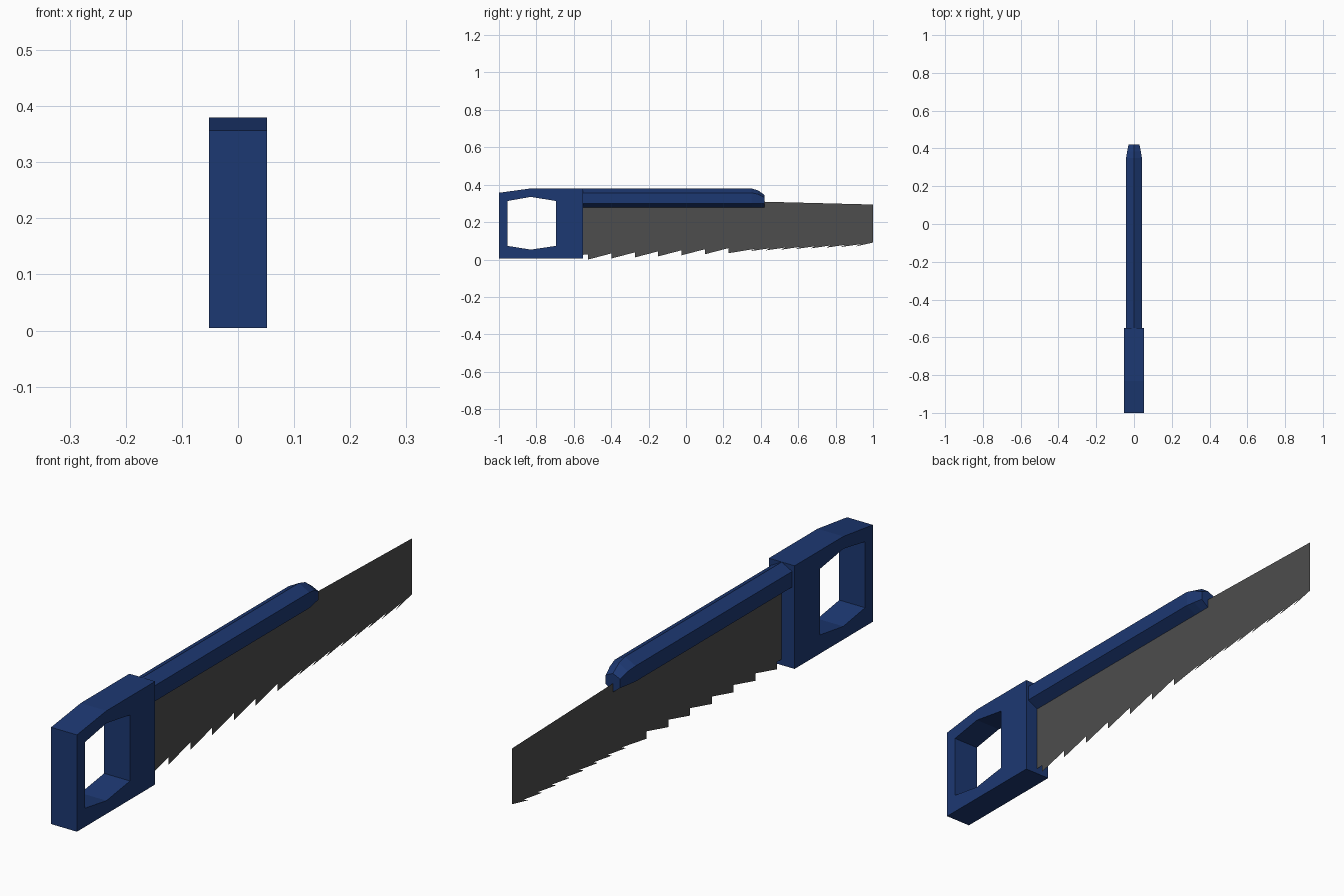
import bpy, bmesh

if "Cube" in bpy.data.objects:
    bpy.data.objects.remove(bpy.data.objects["Cube"])


def material(name, rgb):
    m = bpy.data.materials.new(name)
    m.diffuse_color = (*rgb, 1)
    m.use_nodes = True
    m.node_tree.nodes["Principled BSDF"].inputs["Base Color"].default_value = m.diffuse_color
    return m


blue = material("blue_plastic", (0.012, 0.04, 0.17))
steel = material("dark_steel", (0.075, 0.075, 0.075))


def finish(name, bm, mat):
    bmesh.ops.recalc_face_normals(bm, faces=bm.faces)
    me = bpy.data.meshes.new(name)
    bm.to_mesh(me)
    bm.free()
    me.materials.append(mat)
    ob = bpy.data.objects.new(name, me)
    bpy.context.collection.objects.link(ob)
    return ob


def loft(name, rings, mat, closed=False):
    """Skin matching rings of points; cap the ends or join last to first."""
    bm = bmesh.new()
    vs = [[bm.verts.new(p) for p in r] for r in rings]
    pairs = list(zip(vs, vs[1:])) + ([(vs[-1], vs[0])] if closed else [])
    n = len(vs[0])
    for a, b in pairs:
        for i in range(n):
            j = (i + 1) % n
            bm.faces.new((a[i], a[j], b[j], b[i]))
    if not closed:
        bm.faces.new(vs[0])
        bm.faces.new(vs[-1])
    return finish(name, bm, mat)


# Handle: a frame with a six-sided grip opening
outer = [(-1, 0.005), (-0.83, 0.005), (-0.55, 0.005),
         (-0.55, 0.38), (-0.83, 0.38), (-1, 0.357)]
hole = [(-0.955, 0.073), (-0.83, 0.053), (-0.695, 0.073),
        (-0.695, 0.313), (-0.83, 0.335), (-0.955, 0.313)]
W = 0.052
loft("handle", [[(x, y, z) for y, z in prof] for x, prof in
                ((-W, outer), (W, outer), (W, hole), (-W, hole))], blue, closed=True)

# Spine: hexagonal bar with a tapered, drooping nose
stations = [(-0.56, 0.042, 0.357, 0.38), (0.35, 0.042, 0.357, 0.38),
            (0.385, 0.036, 0.349, 0.37), (0.42, 0.029, 0.332, 0.345)]
loft("spine", [[(0, y, top), (w, y, shoulder), (w, y, 0.30), (0, y, 0.277),
                (-w, y, 0.30), (-w, y, shoulder)]
               for y, w, shoulder, top in stations], blue)

# Blade: paper-thin sheet, coarse upright teeth then finer hooked teeth
tips = [-0.524 + 0.125 * i for i in range(7)] + [0.345 + 0.0805 * i for i in range(8)]
edge = [(-0.56, 0.025)]
for y in tips:
    z = 0.045 * (y + 0.524)
    fine = y > 0.3
    edge += [(y + (0.025 if fine else 0), z + (0.018 if fine else 0.027)),
             (y, z + (0.006 if fine else 0))]
edge += [(1, 0.091), (1, 0.294), (0.42, 0.309), (-0.56, 0.33)]
bm = bmesh.new()
bm.faces.new([bm.verts.new((0, y, z)) for y, z in edge])
finish("blade", bm, steel)
